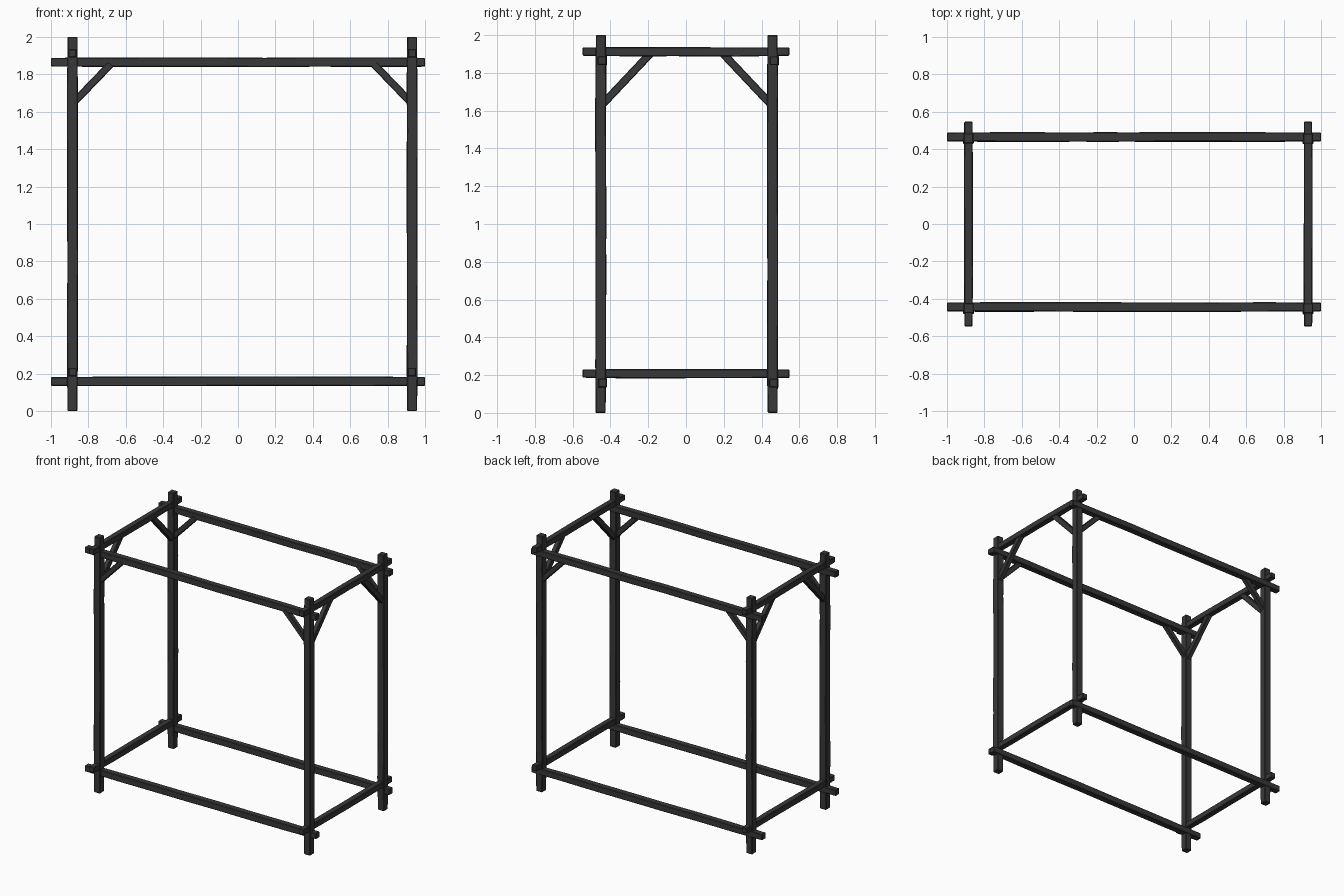
import bpy, bmesh, random
from mathutils import Vector

random.seed(4)
cube = bpy.data.objects.get("Cube")
if cube:
    bpy.data.objects.remove(cube, do_unlink=True)

wood = bpy.data.materials.new("dark charcoal wood")
wood.use_nodes = True
COLOUR = (0.04, 0.04, 0.04, 1)
wood.diffuse_color = COLOUR
wood.node_tree.nodes["Principled BSDF"].inputs["Base Color"].default_value = COLOUR


def timber(name, start, end, side, width, depth, segments=1, wobble=0.0):
    """Squared timber from start to end, slightly uneven along its length."""
    start, end = Vector(start), Vector(end)
    axis = (end - start).normalized()
    u = Vector(side)
    v = axis.cross(u).normalized()
    bm = bmesh.new()
    rings = []
    for i in range(segments + 1):
        at_end = wobble and i in (0, segments)
        scale = 0.46 if at_end else 0.5
        drift = u * random.uniform(-wobble, wobble) + v * random.uniform(-wobble, wobble)
        centre = start.lerp(end, i / segments) + drift
        rings.append([bm.verts.new(centre + u * a * width * scale + v * b * depth * scale)
                      for a, b in ((-1, -1), (1, -1), (1, 1), (-1, 1))])
    for low, high in zip(rings, rings[1:]):
        for k in range(4):
            n = (k + 1) % 4
            bm.faces.new((low[k], low[n], high[n], high[k]))
    bm.faces.new(rings[0][::-1])
    bm.faces.new(rings[-1])
    bmesh.ops.recalc_face_normals(bm, faces=bm.faces)
    mesh = bpy.data.meshes.new(name)
    bm.to_mesh(mesh)
    bm.free()
    mesh.materials.append(wood)
    obj = bpy.data.objects.new(name, mesh)
    bpy.context.collection.objects.link(obj)
    # Worn edges
    bevel = obj.modifiers.new("worn edges", "BEVEL")
    bevel.width = 0.004
    bevel.segments = 1
    bevel.limit_method = "ANGLE"
    return obj


X, Y, Z = (1, 0, 0), (0, 1, 0), (0, 0, 1)
POST_X = {"right": -0.885, "left": 0.931}
POST_Y = {"front": -0.451, "back": 0.458}

# Corner posts and their braces
for xs, px in POST_X.items():
    for ys, py in POST_Y.items():
        corner = f"{ys}_{xs}"
        timber(f"{corner}_post", (px, py, 0), (px, py, 2), X, 0.057, 0.057, 8, 0.0015)
        dx = 1 if px < 0 else -1
        dy = 1 if py < 0 else -1
        timber(f"{corner}_long_brace", (px + dx * 0.012, py, 1.655),
               (px + dx * 0.205, py, 1.855), Y, 0.036, 0.04)
        timber(f"{corner}_side_brace", (px, py + dy * 0.012, 1.637),
               (px, py + dy * 0.265, 1.905), X, 0.036, 0.042)

# Long rails, upper and lower
for level, z in (("lower", 0.159), ("upper", 1.865)):
    for ys, y in (("front", -0.444), ("back", 0.465)):
        timber(f"{level}_{ys}_rail", (-1, y, z), (1, y, z), Y, 0.05, 0.05, 7, 0.0015)

# Side rails resting on the long rails
for level, z in (("lower", 0.207), ("upper", 1.912)):
    for xs, x in POST_X.items():
        timber(f"{level}_{xs}_side_rail", (x, -0.547, z), (x, 0.547, z),
               Z, 0.048, 0.047, 4, 0.0015)
